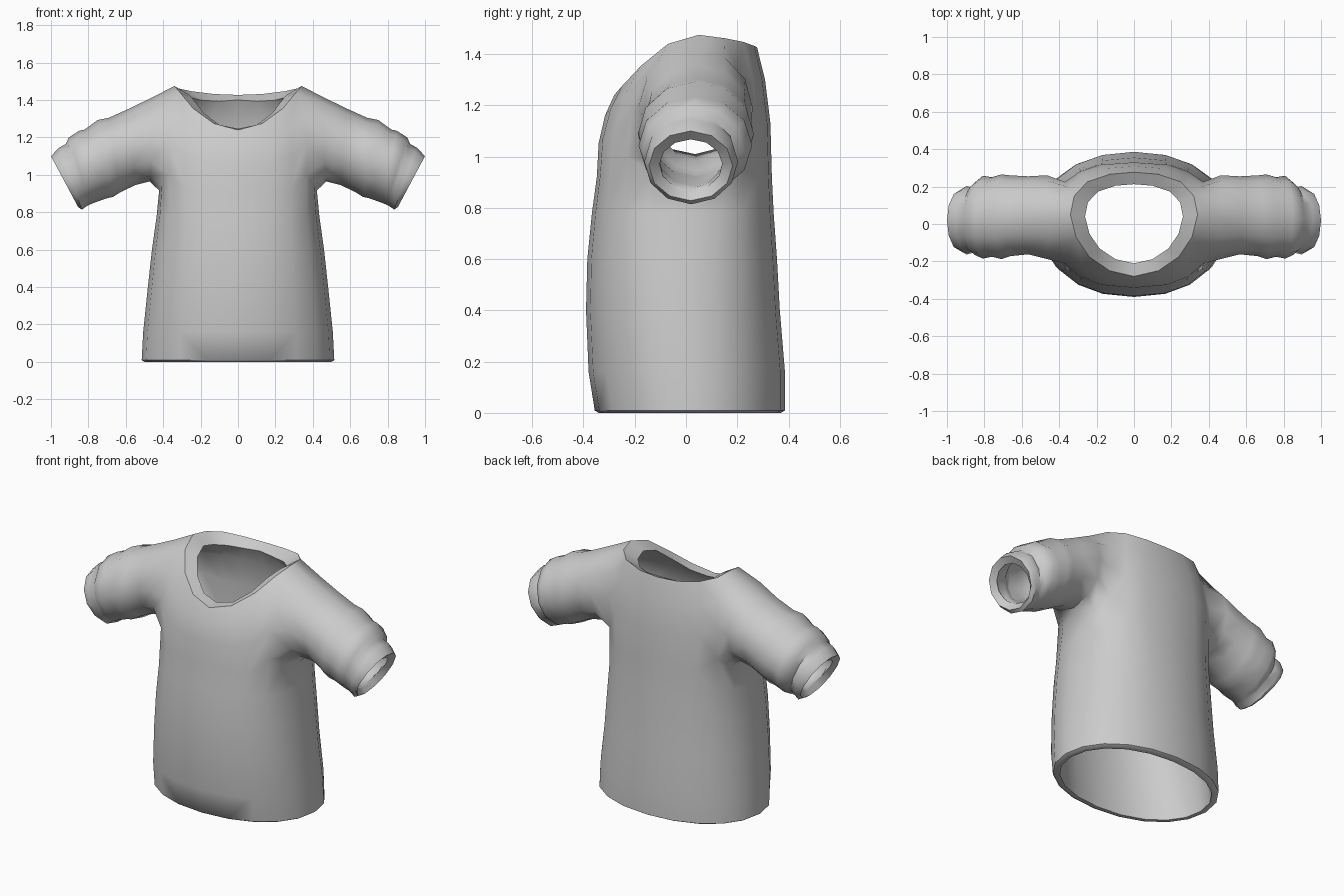
import bpy, bmesh
from math import sin, cos, pi, copysign
from mathutils import Vector

if "Cube" in bpy.data.objects:
    bpy.data.objects.remove(bpy.data.objects["Cube"])

WALL = 0.047
bm = bmesh.new()


def quad_strip(a, b):
    for i in range(len(a) - 1):
        bm.faces.new((a[i], a[i + 1], b[i + 1], b[i]))


# torso: half rings from front centre to back centre
# (z, half width, front y, back y, roundness: lower is boxier)
TORSO = [(0, .499, -.34, .37, .95), (.009, .515, -.356, .386, .95), (.16, .507, -.38, .386, .93),
         (.4, .482, -.39, .366, .9), (.6, .46, -.385, .355, .86), (.78, .435, -.367, .342, .8),
         (.92, .418, -.348, .335, .74)]


def torso_ring(z, w, yf, yb, p):
    ring = []
    for j in range(11):
        a = pi * j / 10
        s, c = sin(a), -cos(a)
        x = w * abs(s) ** p if 0 < j < 10 else 0
        y = (yf + yb) / 2 + (yb - yf) / 2 * copysign(abs(c) ** p, c)
        ring.append(bm.verts.new((x, y, z)))
    return ring


rings = [torso_ring(*r) for r in TORSO]
for a, b in zip(rings, rings[1:]):
    quad_strip(a, b)
arm = rings[-1]
for j, dz in ((3, .09), (4, .025), (6, .025), (7, .09)):   # curve of the armpit
    arm[j].co.z += dz

# neckline, front centre to back centre; the middle point is the shoulder tip
NECK = [(0, -.28, 1.24), (.13, -.25, 1.275), (.24, -.175, 1.355), (.31, -.07, 1.44),
        (.34, .05, 1.475),
        (.32, .15, 1.462), (.25, .225, 1.447), (.13, .266, 1.432), (0, .277, 1.427)]
neck = [bm.verts.new(p) for p in NECK]


# chest and back panels: curved columns rising from armpit row to neckline
def column(low, top):
    p, n = low.co, top.co
    ctrl = p.lerp(n, .1)
    ctrl.x += .12 * p.x
    ctrl.y *= 1.03
    ctrl.z = p.z + .62 * (n.z - p.z)
    mids = [bm.verts.new(p * (1 - t) ** 2 + ctrl * 2 * t * (1 - t) + n * t * t)
            for t in (.36, .7)]
    return [low] + mids + [top]


front = [column(arm[j], neck[j]) for j in range(4)]
back = [column(arm[j], neck[j - 2]) for j in range(7, 11)]
for panel in (front, back):
    for a, b in zip(panel, panel[1:]):
        quad_strip(a, b)

# sleeve: loft from the armhole (top x, z, bottom x, z, y min, y max)
SLEEVE = [(.46, 1.42, .468, .965, -.195, .275), (.58, 1.355, .55, .945, -.162, .255),
          (.69, 1.305, .635, .903, -.172, .26), (.75, 1.293, .668, .882, -.188, .265),
          (.82, 1.242, .70, .875, -.175, .25), (.85, 1.235, .765, .852, -.185, .258),
          (.905, 1.2, .79, .842, -.168, .225), (.92, 1.165, .805, .835, -.155, .195),
          (.955, 1.146, .835, .814, -.163, .203), (1.0, 1.10, .855, .828, -.145, .182)]
loop = [arm[5], arm[6]] + back[0] + [neck[4]] + front[3][::-1] + [arm[4]]
n = len(loop)
blend = [v for v in loop if v not in neck]
for k, (tx, tz, bx, bz, y0, y1) in enumerate(SLEEVE):
    top, bot = Vector((tx, 0, tz)), Vector((bx, 0, bz))
    nxt = []
    for i in range(n):
        a = 2 * pi * i / n
        co = bot.lerp(top, (1 - cos(a)) / 2)
        co.y = (y0 + y1) / 2 + (y1 - y0) / 2 * sin(a)
        nxt.append(bm.verts.new(co))
    quad_strip(loop + loop[:1], nxt + nxt[:1])
    loop = nxt
    if k == 0:
        blend += nxt
# soften where the sleeve joins the torso
bmesh.ops.smooth_vert(bm, verts=blend, factor=.4, use_axis_x=True, use_axis_y=True, use_axis_z=True)

# other half
bmesh.ops.mirror(bm, geom=bm.verts[:] + bm.edges[:] + bm.faces[:], axis='X', merge_dist=.0005)
bmesh.ops.remove_doubles(bm, verts=bm.verts[:], dist=.0005)
bmesh.ops.recalc_face_normals(bm, faces=bm.faces[:])
bm.normal_update()
low = min(bm.verts, key=lambda v: v.co.y)
if low.normal.y > 0:
    bmesh.ops.reverse_faces(bm, faces=bm.faces[:])
    bm.normal_update()

# inner lining, with a wider rim around the neck
outer, faces = bm.verts[:], bm.faces[:]
rim = [e for e in bm.edges if e.is_boundary]
inner = {}
for v in outer:
    co = v.co - v.normal * WALL
    if v.is_boundary and v.co.z > 1.2 and abs(v.co.x) < .4:
        x, y, z = v.co
        co = Vector((x * .77, .01 + (y - .01) * .76, z - .01 - .06 * y - .1 * abs(x)))
    elif v.co.z < .001:
        co.z = 0
    inner[v] = co
inner = {v: bm.verts.new(co) for v, co in inner.items()}
for f in faces:
    bm.faces.new([inner[v] for v in reversed(f.verts)])
for e in rim:
    a, b = e.verts
    bm.faces.new((a, b, inner[b], inner[a]))
bmesh.ops.recalc_face_normals(bm, faces=bm.faces[:])

mesh = bpy.data.meshes.new("shirt")
bm.to_mesh(mesh)
bm.free()
shirt = bpy.data.objects.new("shirt", mesh)
bpy.context.collection.objects.link(shirt)
bpy.context.view_layer.objects.active = shirt
shirt.select_set(True)
bpy.ops.object.shade_smooth_by_angle(angle=.9)
